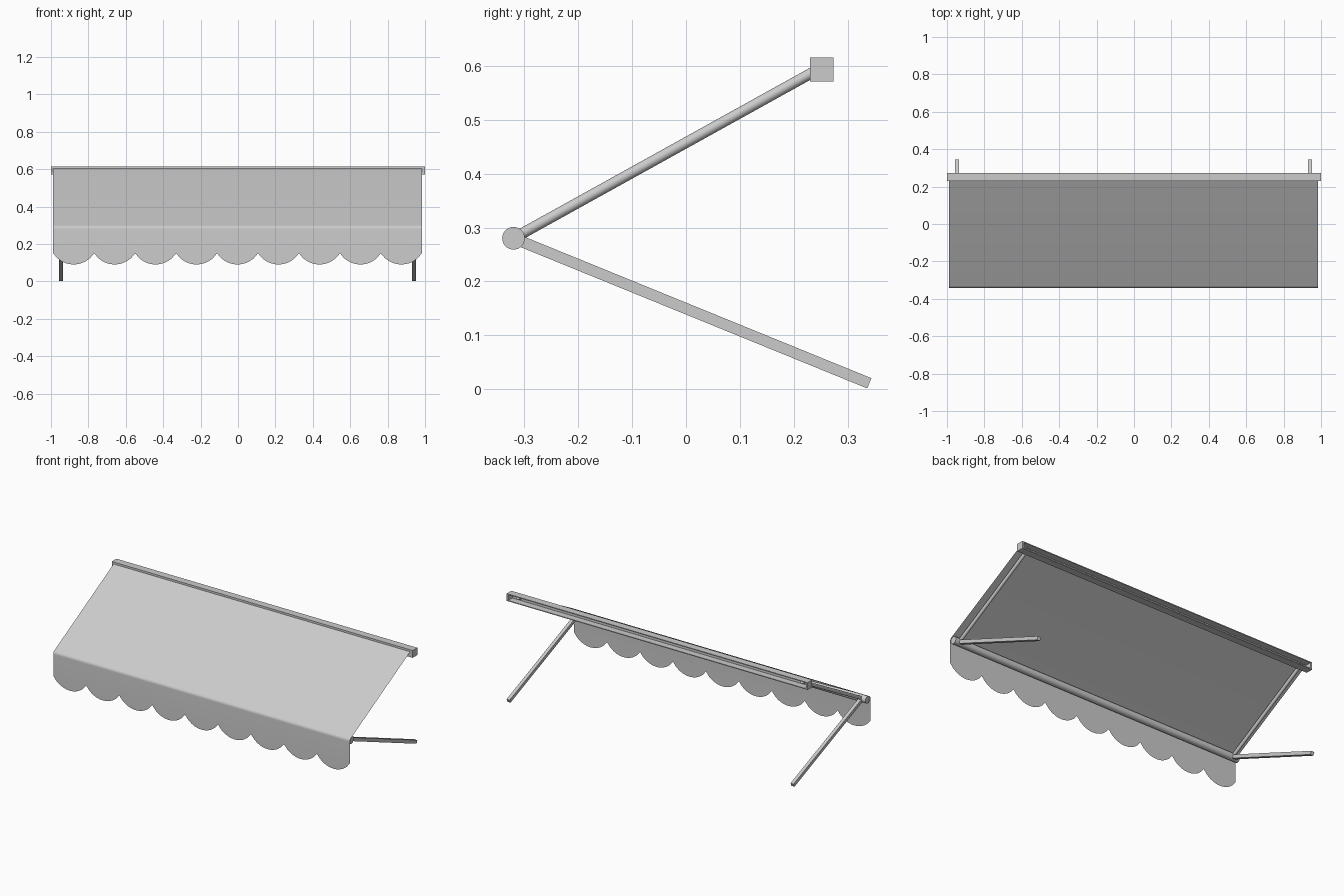
import bpy, bmesh, math
from mathutils import Vector

if "Cube" in bpy.data.objects:
    bpy.data.objects.remove(bpy.data.objects["Cube"])

grey = bpy.data.materials.new("plain_grey")
grey.use_nodes = True
GREY = (0.6, 0.6, 0.6, 1)
grey.diffuse_color = GREY
grey.node_tree.nodes["Principled BSDF"].inputs["Base Color"].default_value = GREY

BAR_Y, BAR_Z, BAR_R = -0.32, 0.28, 0.021
ARMS = {"left": 0.941, "right": -0.946}


def finish(bm, name, smooth=False):
    mesh = bpy.data.meshes.new(name)
    bm.to_mesh(mesh)
    bm.free()
    obj = bpy.data.objects.new(name, mesh)
    bpy.context.collection.objects.link(obj)
    mesh.materials.append(grey)
    if smooth:
        bpy.ops.object.select_all(action="DESELECT")
        obj.select_set(True)
        bpy.context.view_layer.objects.active = obj
        bpy.ops.object.shade_smooth_by_angle(angle=math.radians(40))
    return obj


def box(name, low, high):
    bm = bmesh.new()
    bmesh.ops.create_cube(bm, size=1)
    for v in bm.verts:
        v.co = [l + (c + 0.5) * (h - l) for c, l, h in zip(v.co, low, high)]
    return finish(bm, name)


def rod(name, start, end, radius, sides):
    start, end = Vector(start), Vector(end)
    axis = end - start
    bm = bmesh.new()
    bmesh.ops.create_cone(bm, cap_ends=True, segments=sides, radius1=radius,
                          radius2=radius, depth=axis.length)
    obj = finish(bm, name, smooth=sides > 4)
    obj.location = (start + end) / 2
    obj.rotation_euler = axis.to_track_quat("Z", "Y").to_euler()
    return obj


def beam(name, x, start, end, width):
    """Square bar lying in the yz plane at the given x."""
    (y0, z0), (y1, z1) = start, end
    length = math.hypot(y1 - y0, z1 - z0)
    half = width / 2
    obj = box(name, (-half, -length / 2, -half), (half, length / 2, half))
    obj.location = (x, (y0 + y1) / 2, (z0 + z1) / 2)
    obj.rotation_euler.x = math.atan2(z1 - z0, y1 - y0)
    return obj


# Wall housing: channel open to the back, closed by end caps
Y0, Y1, Z0, Z1, T, CAP = 0.23, 0.274, 0.571, 0.615, 0.005, 0.01
box("housing_top", (-1 + CAP, Y0, Z1 - T), (1 - CAP, Y1, Z1))
box("housing_bottom", (-1 + CAP, Y0, Z0), (1 - CAP, Y1, Z0 + T))
box("housing_front", (-1 + CAP, Y0, Z0 + T), (1 - CAP, Y0 + T, Z1 - T))
for side, s in (("left", 1), ("right", -1)):
    xs = sorted((s, s * (1 - CAP)))
    box(side + "_housing_cap", (xs[0], Y0, Z0), (xs[1], Y1, Z1))

# Front bar
rod("front_bar", (-0.983, BAR_Y, BAR_Z), (0.978, BAR_Y, BAR_Z), BAR_R, 32)

# Round upper arms and square lower arms
for side, x in ARMS.items():
    rod(side + "_upper_arm", (x, BAR_Y, BAR_Z), (x, 0.25, 0.596), 0.01, 16)
    beam(side + "_lower_arm", x, (BAR_Y, BAR_Z), (0.34, 0.011), 0.0205)

# Fabric sheet: slope, bend over the bar, then scalloped valance
SCALLOPS, STEPS, BEND = 9, 10, 8
X0, X1 = -0.988, 0.983
WIDTH = (X1 - X0) / SCALLOPS
SAG = 0.06
ARC = (WIDTH ** 2 / 4 + SAG ** 2) / (2 * SAG)
WRAP = BAR_R + 0.001


def hem(t):
    """Hem height at fraction t of one scallop."""
    dx = (t - 0.5) * WIDTH
    return 0.15 - (math.sqrt(max(ARC ** 2 - dx ** 2, 0)) - ARC + SAG)


profile = [(Y0, 0.603)]
for i in range(BEND + 1):
    a = math.radians(118 + 62 * i / BEND)
    profile.append((BAR_Y + WRAP * math.cos(a), BAR_Z + WRAP * math.sin(a)))

bm = bmesh.new()
columns = []
for i in range(SCALLOPS * STEPS + 1):
    x = X0 + WIDTH * i / STEPS
    points = profile + [(BAR_Y - WRAP, hem((i % STEPS) / STEPS))]
    columns.append([bm.verts.new((x, y, z)) for y, z in points])
for a, b in zip(columns, columns[1:]):
    for j in range(len(a) - 1):
        bm.faces.new((a[j], a[j + 1], b[j + 1], b[j]))
finish(bm, "fabric", smooth=True)
